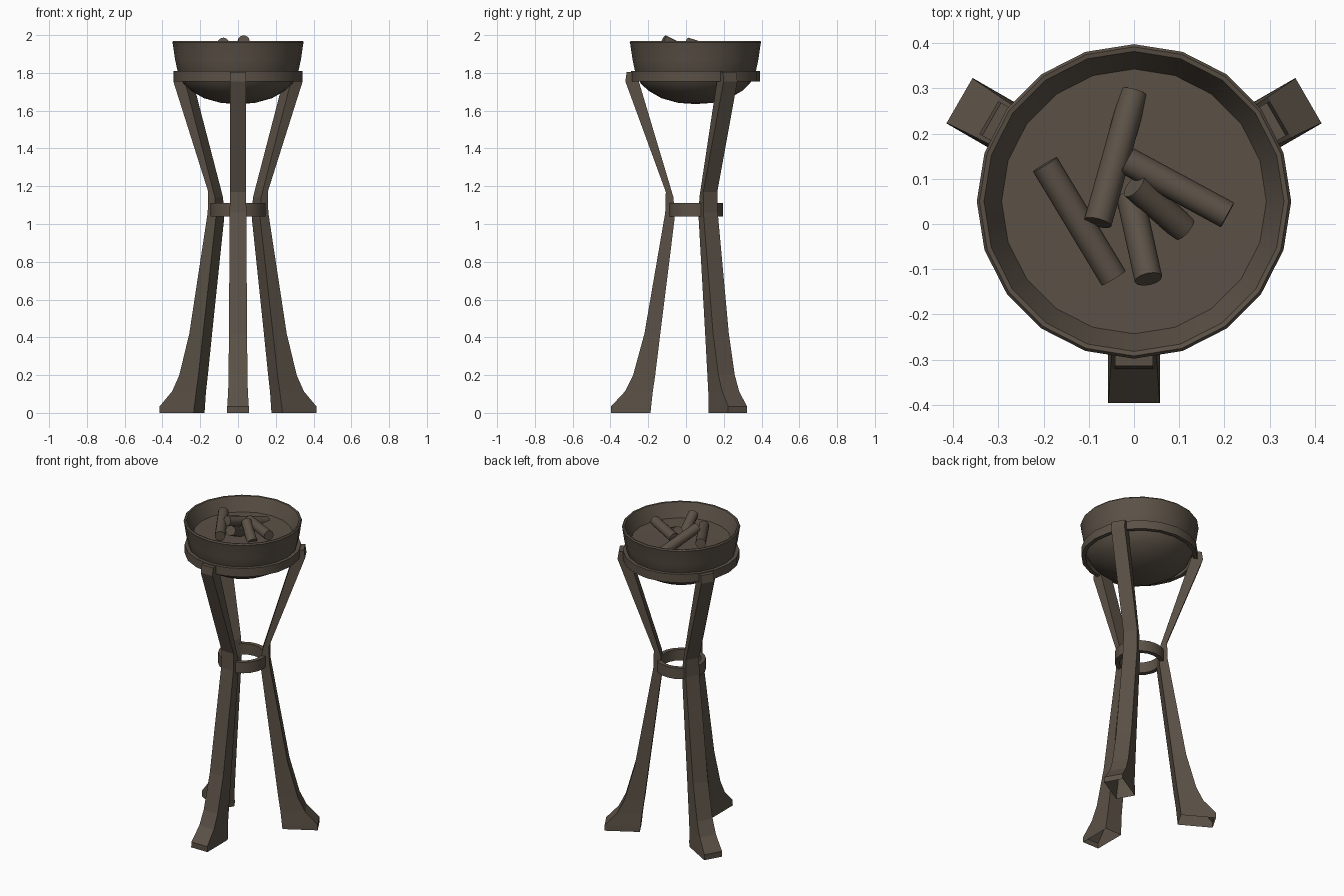
import bpy, bmesh, math
from mathutils import Vector

if "Cube" in bpy.data.objects:
    bpy.data.objects.remove(bpy.data.objects["Cube"])

CY = 0.05      # y of the stand's axis
SIDES = 20

iron = bpy.data.materials.new("dark brown iron")
iron.diffuse_color = (0.105, 0.083, 0.062, 1)
iron.use_nodes = True
iron.node_tree.nodes["Principled BSDF"].inputs["Base Color"].default_value = iron.diffuse_color


def make(name, verts, faces, smooth=True):
    me = bpy.data.meshes.new(name)
    me.from_pydata(verts, [], faces)
    bm = bmesh.new()
    bm.from_mesh(me)
    bmesh.ops.remove_doubles(bm, verts=bm.verts, dist=1e-5)
    bmesh.ops.recalc_face_normals(bm, faces=bm.faces)
    bm.to_mesh(me)
    bm.free()
    ob = bpy.data.objects.new(name, me)
    bpy.context.collection.objects.link(ob)
    me.materials.append(iron)
    if smooth:
        bpy.ops.object.select_all(action='DESELECT')
        ob.select_set(True)
        bpy.context.view_layer.objects.active = ob
        bpy.ops.object.shade_smooth_by_angle(angle=math.radians(35))
    return ob


def lathe(name, profile, closed=False):
    """Spin an (r, z) profile about the stand's axis."""
    n = len(profile)
    verts, faces = [], []
    for i in range(SIDES):
        a = math.tau * i / SIDES + math.pi / 2
        verts += [(r * math.cos(a), CY + r * math.sin(a), z) for r, z in profile]
    for i in range(SIDES):
        j = (i + 1) % SIDES
        for k in range(n if closed else n - 1):
            m = (k + 1) % n
            quad = [i * n + k, j * n + k, j * n + m, i * n + m]
            if profile[k][0] == 0:
                quad.pop(1)
            elif profile[m][0] == 0:
                quad.pop(2)
            faces.append(quad)
    return make(name, verts, faces)


# fire bowl: round belly, flared wall, rim and inner floor
lathe("fire_bowl", [(0, 1.635), (0.09, 1.641), (0.18, 1.666), (0.25, 1.706),
                    (0.29, 1.745), (0.318, 1.80), (0.333, 1.87), (0.345, 1.952),
                    (0.348, 1.962), (0.342, 1.97), (0.332, 1.968),
                    (0.293, 1.882), (0, 1.88)])

# support hoop under the bowl and tie ring at the waist
def band(name, r0, r1, z0, z1):
    lathe(name, [(r0, z0), (r1, z0), (r1, z1), (r0, z1)], closed=True)

band("bowl_hoop", 0.318, 0.342, 1.755, 1.81)
band("waist_ring", 0.118, 0.145, 1.04, 1.11)

# legs: outer r, inner r, outer z, inner z, half width, foot to top
SECTIONS = [(0.446, 0.238, 0.0, 0.0, 0.058),
            (0.446, 0.235, 0.035, 0.03, 0.057),
            (0.372, 0.226, 0.115, 0.11, 0.052),
            (0.330, 0.213, 0.20, 0.20, 0.050),
            (0.270, 0.186, 0.42, 0.42, 0.048),
            (0.160, 0.110, 1.06, 1.03, 0.044),
            (0.157, 0.116, 1.17, 1.14, 0.043),
            (0.371, 0.300, 1.755, 1.755, 0.042),
            (0.364, 0.322, 1.805, 1.805, 0.042)]

for label, deg in (("front", -90), ("right", 30), ("left", 150)):
    d = Vector((math.cos(math.radians(deg)), math.sin(math.radians(deg)), 0))
    s = Vector((-d.y, d.x, 0))
    verts, faces = [], []
    for ro, ri, zo, zi, w in SECTIONS:
        for r, z, t in ((ro, zo, -w), (ro, zo, w), (ri, zi, w), (ri, zi, -w)):
            verts.append(d * r + s * t + Vector((0, CY, z)))
    for k in range(len(SECTIONS) - 1):
        for e in range(4):
            f = (e + 1) % 4
            faces.append((4 * k + e, 4 * k + f, 4 * k + 4 + f, 4 * k + 4 + e))
    top = 4 * (len(SECTIONS) - 1)
    faces.append((top, top + 1, top + 2, top + 3))   # foot underside stays open
    make(label + "_leg", verts, faces, smooth=False)


# sticks heaped in the bowl, some sunk into its floor
def stick(name, a, b, r=0.031, n=12):
    a, b = Vector(a), Vector(b)
    axis = (b - a).normalized()
    u = axis.cross(Vector((0, 0, 1))).normalized()
    v = axis.cross(u)
    ring = [u * r * math.cos(math.tau * i / n) + v * r * math.sin(math.tau * i / n)
            for i in range(n)]
    verts = [a + p for p in ring] + [b + p for p in ring]
    faces = [(i, (i + 1) % n, n + (i + 1) % n, n + i) for i in range(n)]
    faces += [tuple(range(n)), tuple(range(n, 2 * n))]
    make(name, verts, faces)


stick("stick_1", (-0.197, 0.132, 1.935), (-0.045, -0.12, 1.915))
stick("stick_2", (-0.08, 0.003, 1.957), (0.0, 0.29, 1.866))
stick("stick_3", (-0.015, 0.14, 1.925), (0.207, 0.02, 1.932))
stick("stick_4", (0.032, -0.122, 1.971), (-0.008, 0.06, 1.882))
stick("stick_5", (0.0, 0.085, 1.942), (0.11, -0.01, 1.872))
